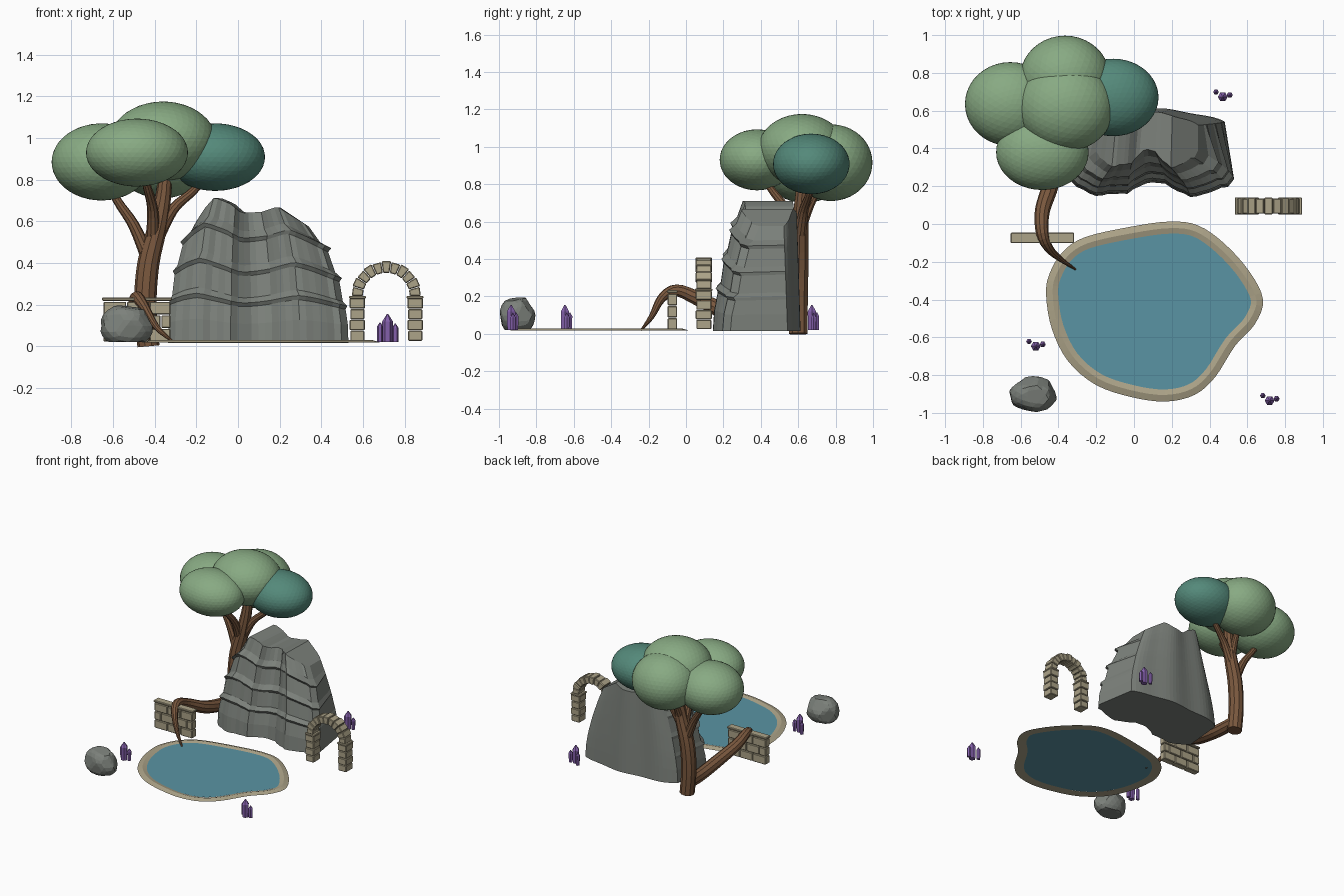
import bpy, bmesh, math, random
from mathutils import Vector, Matrix

if "Cube" in bpy.data.objects:
    bpy.data.objects.remove(bpy.data.objects["Cube"])

random.seed(4)


def material(name, r, g, b):
    m = bpy.data.materials.new(name)
    lin = [((c / 255 + 0.055) / 1.055) ** 2.4 for c in (r, g, b)]
    m.diffuse_color = (*lin, 1)
    m.use_nodes = True
    m.node_tree.nodes["Principled BSDF"].inputs["Base Color"].default_value = m.diffuse_color
    return m


LEAF = material("leaf green", 136, 170, 131)
TEAL = material("dark teal leaf", 84, 137, 122)
BARK = material("bark brown", 122, 88, 62)
ROCK = material("rock grey", 124, 129, 123)
STONE = material("sandy stone", 172, 163, 136)
WATER = material("water blue", 90, 148, 164)
CRYSTAL = material("crystal purple", 133, 97, 172)


def finish(bm, name, mat):
    bmesh.ops.recalc_face_normals(bm, faces=bm.faces[:])
    me = bpy.data.meshes.new(name)
    bm.to_mesh(me)
    bm.free()
    me.materials.append(mat)
    ob = bpy.data.objects.new(name, me)
    bpy.context.collection.objects.link(ob)
    return ob


def spline(pts, steps, closed=False):
    """Catmull-Rom through points of any dimension."""
    pts = [Vector(p) for p in pts]
    n = len(pts)
    get = (lambda i: pts[i % n]) if closed else (lambda i: pts[max(0, min(n - 1, i))])
    out = []
    for i in range(n if closed else n - 1):
        a, b, c, d = (get(i + k) for k in (-1, 0, 1, 2))
        for s in range(steps):
            t = s / steps
            out.append(0.5 * (2 * b + (c - a) * t + (2 * a - 5 * b + 4 * c - d) * t * t
                              + (3 * b - a - 3 * c + d) * t ** 3))
    return out if closed else out + [pts[-1]]


def interp(table, x):
    for (x0, y0), (x1, y1) in zip(table, table[1:]):
        if x <= x1:
            return y0 + (y1 - y0) * (x - x0) / (x1 - x0)
    return table[-1][1]


def bridge(bm, a, b):
    for i in range(len(a)):
        j = (i + 1) % len(a)
        bm.faces.new((a[i], a[j], b[j], b[i]))


def tube(name, pts, sides=10, steps=4):
    """Tapered limb; each point is x, y, z, radius."""
    path = spline(pts, steps)
    bm = bmesh.new()
    rings = []
    side = Vector((1, 0, 0))
    for i, p in enumerate(path):
        d = (path[min(i + 1, len(path) - 1)] - path[max(i - 1, 0)]).to_3d().normalized()
        side = (side - d * side.dot(d)).normalized()
        up = d.cross(side)
        c, r = p.to_3d(), p[3]
        rings.append([bm.verts.new(c + r * (side * math.cos(a) + up * math.sin(a)))
                      for a in (k * math.tau / sides for k in range(sides))])
    for a, b in zip(rings, rings[1:]):
        bridge(bm, a, b)
    bm.faces.new(rings[0])
    bm.faces.new(rings[-1])
    return finish(bm, name, BARK)


def block(bm, center, size, turn=0.0):
    m = Matrix.Translation(center) @ Matrix.Rotation(turn, 4, 'Y') @ Matrix.Diagonal((*size, 1))
    bmesh.ops.create_cube(bm, size=1, matrix=m)


def masonry(bm, name):
    mod = finish(bm, name, STONE).modifiers.new("worn_edges", 'BEVEL')
    mod.width = 0.004
    mod.segments = 1


# Pond: raised stone rim around a flat sheet of water
shore = spline([(-.465, -.38), (-.45, -.27), (-.38, -.15), (-.26, -.07), (-.02, -.015), (.19, .013),
                (.34, -.008), (.48, -.105), (.61, -.25), (.683, -.40), (.64, -.53), (.535, -.645),
                (.43, -.81), (.32, -.905), (.165, -.94), (-.02, -.915), (-.205, -.85),
                (-.35, -.725), (-.435, -.555)], 4, True)


def inset(d, z):
    out = []
    for i, p in enumerate(shore):
        t = (shore[(i + 1) % len(shore)] - shore[i - 1]).normalized()
        out.append((p.x + t.y * d, p.y - t.x * d, z))
    return out


bm = bmesh.new()
outer, ridge, inner = ([bm.verts.new(c) for c in inset(d, z)]
                       for d, z in ((0, .018), (.035, .029), (.067, .02)))
bridge(bm, outer, ridge)
bridge(bm, ridge, inner)
bridge(bm, inner, outer)
finish(bm, "pond_rim", STONE)
bm = bmesh.new()
bm.faces.new([bm.verts.new(c) for c in reversed(inset(.064, .022))])
water = finish(bm, "pond_water", WATER)
if water.data.polygons[0].normal.z < 0:
    water.data.flip_normals()

# Cliff: ledged two-lobed front, plain back, notched skyline
SKYLINE = [(0, .60), (.07, .66), (.16, .715), (.30, .685), (.40, .64), (.58, .645), (.72, .67), (1, .575)]
LEDGES = [(0, 0), (.16, .05), (.30, .17), (.33, .10), (.37, .27), (.54, .37), (.57, .30),
          (.62, .48), (.79, .64), (.82, .57), (.87, .80), (1, 1)]
N = 26
rough = [random.uniform(-.012, .012) for _ in range(N + 1)]


def cliff_point(u, t, k, back, jitter=0.0):
    kx = (t if back else k) ** 1.5
    left = -.335 + .135 * kx + (.03 if back else 0)
    right = .53 - .19 * kx - (.05 * (1 - t) if back else 0)
    top = interp(SKYLINE, u)
    if back:
        y = .605 - .02 * t - .07 * abs(2 * u - 1) ** 3 + .008 * math.sin(14 * u)
    else:
        y = .145 + .155 * k + (.085 + .02 * t) * math.exp(-((u - .5) / .13) ** 2)
        y += .09 * abs(2 * u - 1) ** 5 + jitter
        t = min(1, t + .025 * math.sin(9 * u + 1) * math.sin(math.pi * t))
    return Vector((left + (right - left) * u, y, .015 + (top - .015) * t))


bm = bmesh.new()
levels = []
for t, k in LEDGES:
    front = [cliff_point(i / N, t, k, False, rough[i]) for i in range(N + 1)]
    rear = [cliff_point(i / N, t, k, True) for i in range(N + 1)]
    levels.append([bm.verts.new(p) for p in front + rear[::-1]])
for a, b in zip(levels, levels[1:]):
    bridge(bm, a, b)
for ring in (levels[0], levels[-1]):
    for i in range(N):
        bm.faces.new((ring[i], ring[i + 1], ring[2 * N - i], ring[2 * N + 1 - i]))
finish(bm, "cliff", ROCK)

# Boulder: ball chipped flat by several planes
bm = bmesh.new()
bmesh.ops.create_icosphere(bm, subdivisions=3, radius=1)
chips = [(Vector((0, 0, -1)), .72), (Vector((.15, -.1, 1)).normalized(), .84)]
for i in range(9):
    a = i * 2.4
    chips.append((Vector((math.cos(a), math.sin(a), random.uniform(-.3, .8))).normalized(),
                  random.uniform(.8, .92)))
for v in bm.verts:
    for n, d in chips:
        v.co -= n * max(0, v.co.dot(n) - d)
lo = [min(v.co[i] for v in bm.verts) for i in range(3)]
hi = [max(v.co[i] for v in bm.verts) for i in range(3)]
for v in bm.verts:
    f = [(v.co[i] - lo[i]) / (hi[i] - lo[i]) for i in range(3)]
    v.co = (-.66 + .25 * f[0], -.995 + .19 * f[1], .02 + .175 * f[2])
finish(bm, "boulder", ROCK)

# Ruined wall: staggered bricks under a cap slab
bm = bmesh.new()
for row in range(3):
    cuts = [-.648, -.535, -.425, -.322] if row % 2 == 0 else [-.648, -.59, -.48, -.37, -.322]
    for a, b in zip(cuts, cuts[1:]):
        block(bm, ((a + b) / 2, -.073, .053 + row * .065), (b - a - .004, .05, .061))
block(bm, (-.485, -.073, .226), (.335, .056, .016))
masonry(bm, "garden_wall")

# Arch: block pillars, capitals and wedge stones
bm = bmesh.new()
CX, CY, SPRING = .712, .095, .24
for s in (-1, 1):
    for i in range(4):
        block(bm, (CX + s * .139, CY, .05 + i * .052), (.068 + .006 * (i % 2), .08 + .006 * (i % 2), .049))
    block(bm, (CX + s * .138, CY, .235), (.08, .092, .014))
COUNT = 11
for i in range(COUNT):
    a0, a1 = (math.pi * (i + e) / COUNT for e in (.03, .97))
    grow = .004 * (i % 2)
    vs = [bm.verts.new((CX + r * math.cos(a), CY + s * (.04 + grow), SPRING + r * math.sin(a)))
          for s in (-1, 1) for a, r in ((a0, .113), (a1, .113), (a1, .166 + grow), (a0, .166 + grow))]
    bm.faces.new(vs[:4])
    bm.faces.new(vs[4:])
    bridge(bm, vs[:4], vs[4:])
masonry(bm, "stone_arch")

# Crystal clusters: pointed six-sided prisms
for n, (cx, cy) in enumerate([(-.52, -.647), (.718, -.935), (.47, .673)]):
    bm = bmesh.new()
    for dx, dy, r, h in ((0, 0, .026, .155), (-.036, .026, .015, .115), (.037, .01, .016, .11)):
        rings = [[bm.verts.new((cx + dx + r * q * math.cos(k * math.pi / 3),
                                cy + dy + r * q * math.sin(k * math.pi / 3), z))
                  for k in range(6)] for q, z in ((.9, .02), (1, h - r * 1.4), (.12, h))]
        bridge(bm, rings[0], rings[1])
        bridge(bm, rings[1], rings[2])
        bm.faces.new(rings[0])
        bm.faces.new(rings[2])
    finish(bm, f"crystal_cluster_{n + 1}", CRYSTAL)

# Tree: trunk, limbs and a long root reaching over the wall to the pond
tube("trunk", [(-.43, .60, 0, .053), (-.445, .60, .2, .054), (-.43, .605, .4, .053),
               (-.385, .61, .58, .046), (-.355, .62, .75, .036), (-.35, .63, .9, .028)])
tube("limb_left", [(-.43, .605, .42, .035), (-.50, .615, .58, .027), (-.58, .63, .70, .021), (-.64, .635, .82, .016)])
tube("limb_right", [(-.39, .61, .52, .035), (-.31, .63, .66, .026), (-.21, .66, .75, .02), (-.13, .675, .85, .016)])
tube("limb_front", [(-.41, .60, .52, .033), (-.41, .54, .66, .026), (-.44, .45, .78, .02), (-.46, .40, .88, .016)])
tube("limb_back", [(-.39, .61, .55, .03), (-.38, .66, .68, .024), (-.37, .73, .82, .017)])
tube("long_root", [(-.43, .60, .07, .045), (-.42, .42, .07, .047), (-.44, .22, .115, .045), (-.485, .07, .185, .04),
                   (-.485, -.05, .232, .033), (-.45, -.13, .19, .024), (-.39, -.185, .09, .015), (-.31, -.24, .02, .005)])

# Canopy: faceted leaf clumps
for name, c, r, mat in (("canopy_middle", (-.36, .62, .985), (.255, .235, .19), LEAF),
                        ("canopy_left", (-.655, .635, .885), (.24, .222, .185), LEAF),
                        ("canopy_front", (-.485, .38, .93), (.245, .2, .163), LEAF),
                        ("canopy_back", (-.365, .775, .915), (.238, .222, .205), LEAF),
                        ("canopy_right", (-.11, .67, .908), (.24, .205, .162), TEAL)):
    bm = bmesh.new()
    bmesh.ops.create_icosphere(bm, subdivisions=4, radius=1,
                               matrix=Matrix.Translation(c) @ Matrix.Diagonal((*r, 1)))
    finish(bm, name, mat)
